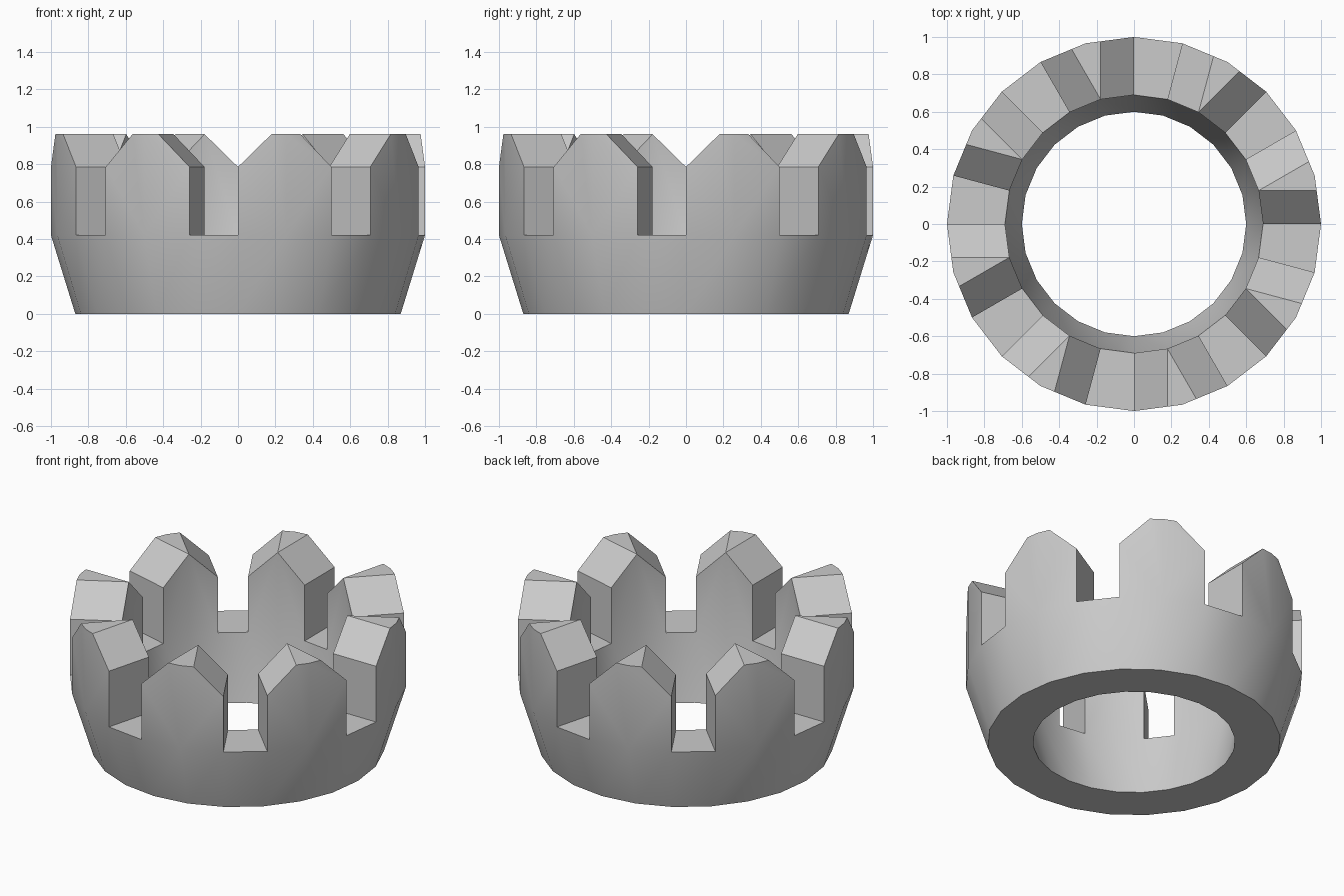
import bpy, bmesh, math

if "Cube" in bpy.data.objects:
    bpy.data.objects.remove(bpy.data.objects["Cube"])

STEP = math.radians(15)          # 24-sided ring
R_OUT, R_IN = 1.0, 0.69          # upper wall radii
B_OUT, B_IN = 0.87, 0.60         # foot radii
Z_FLOOR, Z_SHOULDER, Z_TOP = 0.42, 0.785, 0.96
CHAMFER = 0.69                   # share of a side taken by the sloped shoulder

bm = bmesh.new()


def pt(r, i, z):
    return (r * math.cos(i * STEP), r * math.sin(i * STEP), z)


def face(*pts):
    bm.faces.new([bm.verts.new(p) for p in pts])


def tooth_half(edge, mid):
    """One half of a pointed battlement, from its side wall to its middle."""
    oe, om = pt(R_OUT, edge, Z_TOP), pt(R_OUT, mid, Z_TOP)
    ridge = tuple(a + (b - a) * CHAMFER for a, b in zip(oe, om))
    apex = pt(R_IN, mid, Z_TOP)
    out_sh, in_sh = pt(R_OUT, edge, Z_SHOULDER), pt(R_IN, edge, Z_SHOULDER)
    out_fl, in_fl = pt(R_OUT, edge, Z_FLOOR), pt(R_IN, edge, Z_FLOOR)
    face(out_fl, pt(R_OUT, mid, Z_FLOOR), om, ridge, out_sh)    # outer wall
    face(in_fl, pt(R_IN, mid, Z_FLOOR), apex, in_sh)            # inner wall
    face(out_fl, in_fl, in_sh, out_sh)                          # side wall
    face(out_sh, in_sh, apex, ridge)                            # shoulder
    face(ridge, apex, om)                                       # flat tip


# tapered base ring
for i in range(24):
    j = i + 1
    face(pt(B_OUT, i, 0), pt(B_OUT, j, 0), pt(R_OUT, j, Z_FLOOR), pt(R_OUT, i, Z_FLOOR))
    face(pt(B_IN, i, 0), pt(B_IN, j, 0), pt(R_IN, j, Z_FLOOR), pt(R_IN, i, Z_FLOOR))
    face(pt(B_OUT, i, 0), pt(B_OUT, j, 0), pt(B_IN, j, 0), pt(B_IN, i, 0))
    if i % 3 == 2:               # open notch floor
        face(pt(R_OUT, i, Z_FLOOR), pt(R_OUT, j, Z_FLOOR),
             pt(R_IN, j, Z_FLOOR), pt(R_IN, i, Z_FLOOR))

# eight battlements
for k in range(0, 24, 3):
    tooth_half(k, k + 1)
    tooth_half(k + 2, k + 1)

bmesh.ops.remove_doubles(bm, verts=bm.verts[:], dist=1e-4)
bmesh.ops.recalc_face_normals(bm, faces=bm.faces[:])
mesh = bpy.data.meshes.new("battlement_ring")
bm.to_mesh(mesh)
bm.free()
ring = bpy.data.objects.new("battlement_ring", mesh)
bpy.context.collection.objects.link(ring)

# smooth round walls, crisp edges
bpy.context.view_layer.objects.active = ring
ring.select_set(True)
bpy.ops.object.shade_smooth_by_angle(angle=math.radians(30))
